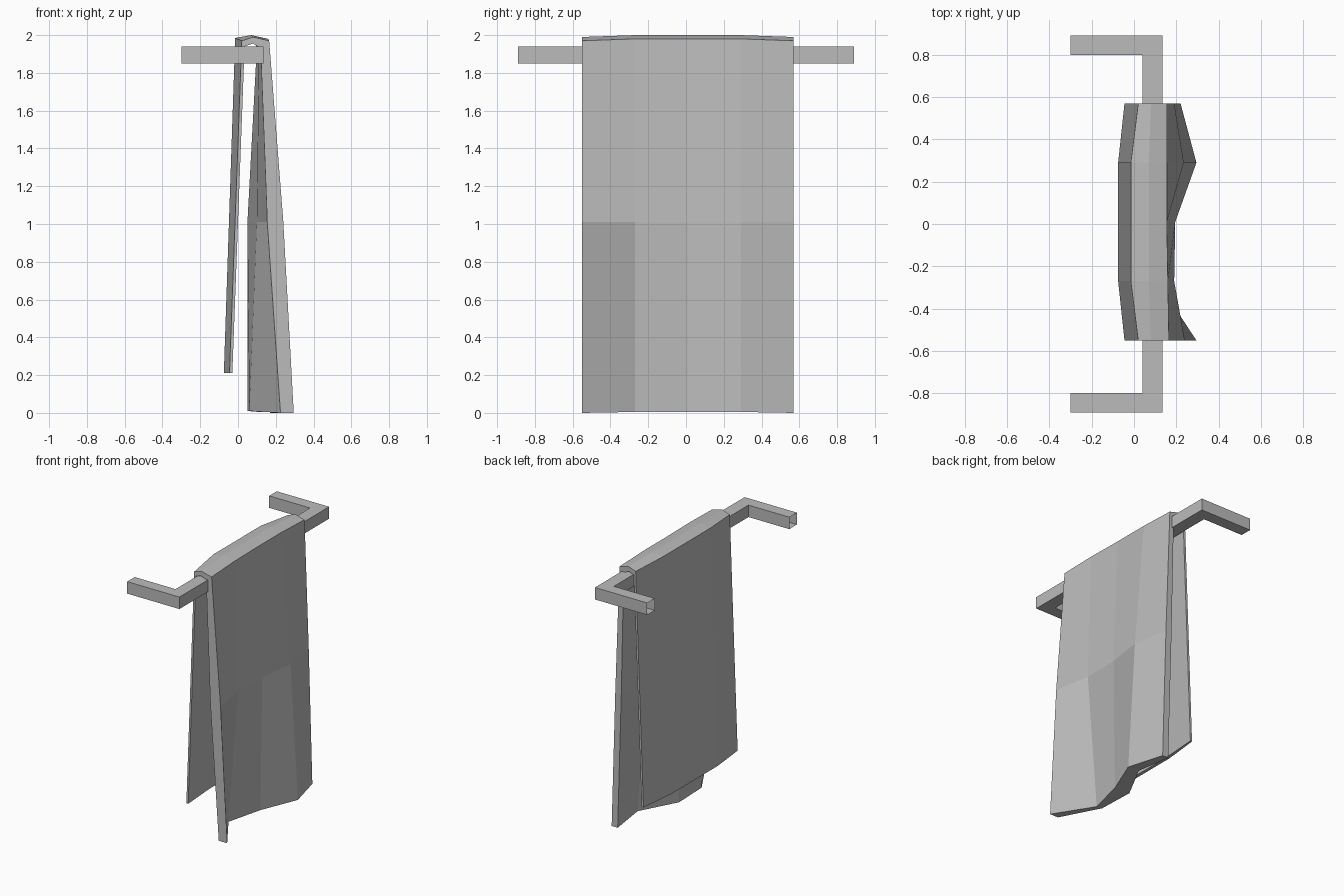
import bpy
import bmesh

cube = bpy.data.objects.get("Cube")
if cube:
    bpy.data.objects.remove(cube, do_unlink=True)

# One plain grey for both parts
grey = bpy.data.materials.new("soft_grey")
grey.use_nodes = True
GREY = (0.5, 0.5, 0.5, 1)
grey.diffuse_color = GREY
grey.node_tree.nodes["Principled BSDF"].inputs["Base Color"].default_value = GREY


def finish(name, bm):
    """Turn a bmesh into a named, flat shaded object."""
    bmesh.ops.recalc_face_normals(bm, faces=bm.faces)
    mesh = bpy.data.meshes.new(name)
    bm.to_mesh(mesh)
    bm.free()
    mesh.materials.append(grey)
    obj = bpy.data.objects.new(name, mesh)
    bpy.context.collection.objects.link(obj)
    return obj


def loft(bm, rings, closed=True):
    """Join neighbouring rings of vertices with quads."""
    for a, b in zip(rings, rings[1:]):
        n = len(a)
        for i in range(n):
            j = (i + 1) % n
            bm.faces.new((a[i], a[j], b[j], b[i]))


# Rail: square tube with two mitred corners, open at the wall ends
bm = bmesh.new()
wall, inner_x, outer_x = -0.30, 0.04, 0.135
inner_y, outer_y = 0.80, 0.89
low, high = 1.85, 1.94
rings = []
for side, end in ((-1, wall), (-1, None), (1, None), (1, wall)):
    xi, xo = (inner_x, outer_x) if end is None else (end, end)
    corners = ((xi, inner_y, low), (xo, outer_y, low),
               (xo, outer_y, high), (xi, inner_y, high))
    rings.append([bm.verts.new((x, side * y, z)) for x, y, z in corners])
loft(bm, rings)
finish("towel_rail", bm)

# Towel: a draped sheet, lofted across five columns along the rail
columns = (-0.55, -0.27, 0.01, 0.29, 0.57)

# Each row gives x across the columns, then height at the ends and middle
outer_rows = (
    ((-0.045, -0.075, -0.075, -0.075, -0.045), 0.21, 0.21),
    ((0.02, -0.015, -0.015, -0.015, 0.02), 1.97, 1.985),
    ((0.08, 0.07, 0.07, 0.07, 0.08), 1.99, 2.0),
    ((0.165, 0.16, 0.155, 0.155, 0.155), 1.97, 1.98),
    ((0.24, 0.19, 0.195, 0.235, 0.19), 1.01, 1.01),
    ((0.295, 0.11, 0.18, 0.295, 0.22), 0.0, 0.005),
)
inner_rows = (
    ((0.225, 0.06, 0.05, 0.2, 0.17), 0.0, 0.01),
    ((0.155, 0.10, 0.05, 0.12, 0.14), 1.01, 1.01),
    ((0.12, 0.11, 0.10, 0.11, 0.12), 1.93, 1.94),
    ((0.08, 0.07, 0.07, 0.07, 0.08), 1.955, 1.965),
    ((0.035, 0.01, 0.01, 0.01, 0.035), 1.94, 1.95),
    ((-0.03, -0.05, -0.05, -0.05, -0.03), 0.21, 0.21),
)
rows = outer_rows + inner_rows

bm = bmesh.new()
rings = []
for c, y in enumerate(columns):
    at_end = c in (0, len(columns) - 1)
    ring = []
    for xs, z_end, z_mid in rows:
        ring.append(bm.verts.new((xs[c], y, z_end if at_end else z_mid)))
    rings.append(ring)
loft(bm, rings)

# Close both hems at the ends of the sheet
count = len(rows)
for ring in (rings[0], rings[-1]):
    for i in range(len(outer_rows) - 1):
        bm.faces.new((ring[i], ring[i + 1], ring[count - 2 - i], ring[count - 1 - i]))
finish("draped_towel", bm)
